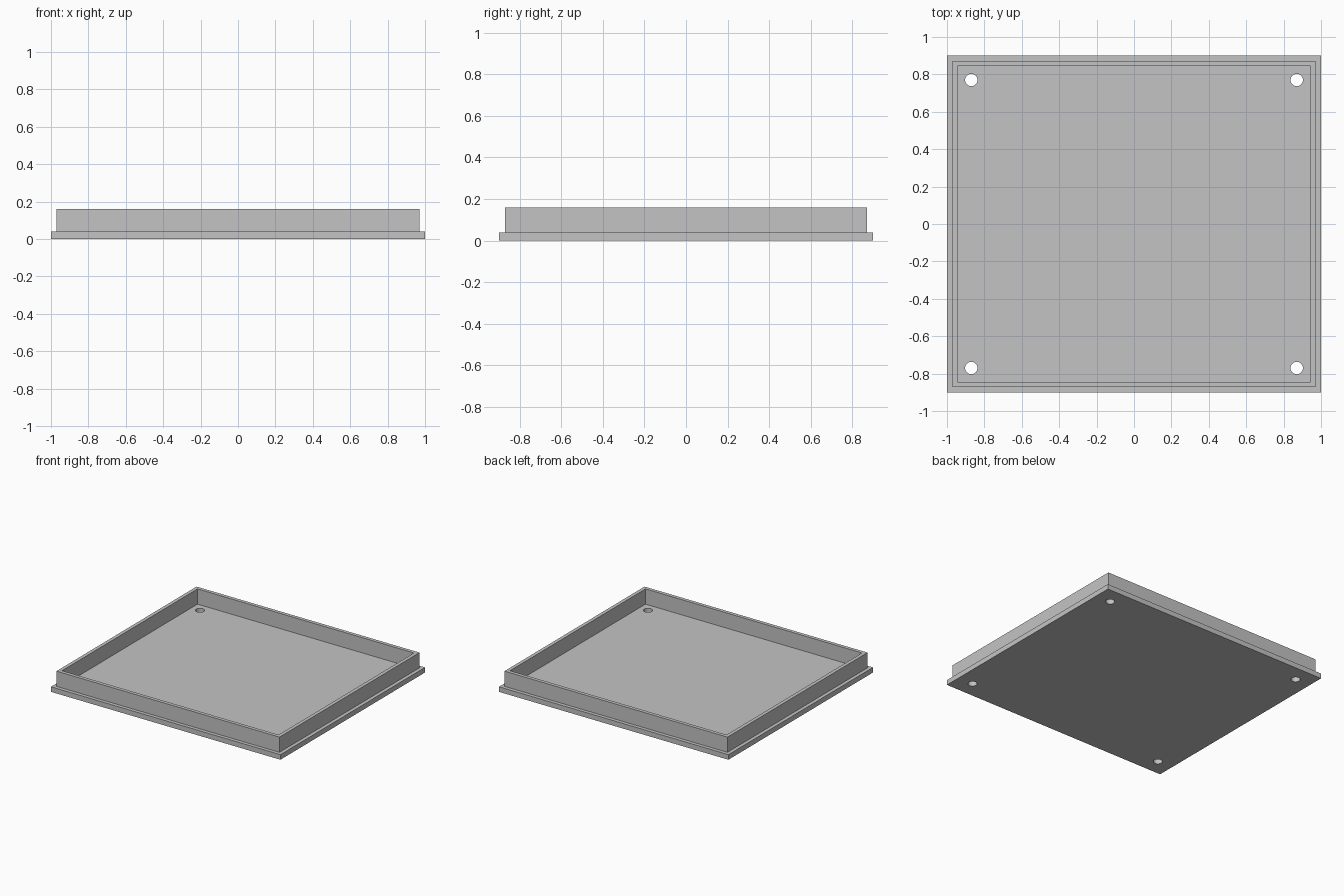
import bpy, bmesh
from mathutils import Matrix

default = bpy.data.objects.get("Cube")
if default:
    bpy.data.objects.remove(default, do_unlink=True)

WIDTH, DEPTH, PLATE, RIM_TOP = 2.0, 1.8, 0.04, 0.16
LEDGE, WALL = 0.04, 0.04
HOLE_X, HOLE_Y, HOLE_R = 0.87, 0.77, 0.033

grey = bpy.data.materials.new("plain grey")
grey.use_nodes = True
colour = (0.55, 0.55, 0.55, 1)
grey.diffuse_color = colour
grey.node_tree.nodes["Principled BSDF"].inputs["Base Color"].default_value = colour


def make_object(name, bm):
    bmesh.ops.recalc_face_normals(bm, faces=bm.faces)
    mesh = bpy.data.meshes.new(name)
    bm.to_mesh(mesh)
    bm.free()
    mesh.materials.append(grey)
    obj = bpy.data.objects.new(name, mesh)
    bpy.context.collection.objects.link(obj)
    return obj


# Base plate
bm = bmesh.new()
bmesh.ops.create_cube(bm, size=1, matrix=Matrix.Translation((0, 0, PLATE / 2))
                      @ Matrix.Diagonal((WIDTH, DEPTH, PLATE, 1)))
bm.normal_update()
top = max(bm.faces, key=lambda f: f.calc_center_median().z)

# Raised rim: inset for the ledge, inset again for the wall, lift the ring
bmesh.ops.inset_region(bm, faces=[top], thickness=LEDGE)
ring = bmesh.ops.inset_region(bm, faces=[top], thickness=WALL)["faces"]
lifted = bmesh.ops.extrude_face_region(bm, geom=ring)["geom"]
bmesh.ops.delete(bm, geom=[f for f in ring if f.is_valid], context="FACES_ONLY")
bmesh.ops.translate(bm, vec=(0, 0, RIM_TOP - PLATE),
                    verts=[v for v in lifted if isinstance(v, bmesh.types.BMVert)])
lid = make_object("rimmed_lid", bm)

# Corner screw holes
bm = bmesh.new()
for x in (-HOLE_X, HOLE_X):
    for y in (-HOLE_Y, HOLE_Y):
        bmesh.ops.create_cone(bm, cap_ends=True, segments=32, radius1=HOLE_R,
                              radius2=HOLE_R, depth=PLATE * 4,
                              matrix=Matrix.Translation((x, y, 0)))
cutter = make_object("hole_cutter", bm)
cutter.hide_render = True
cutter.hide_set(True)

cut = lid.modifiers.new("screw holes", "BOOLEAN")
cut.operation = "DIFFERENCE"
cut.solver = "EXACT"
cut.object = cutter

# Bake the holes and drop the cutter
bpy.context.view_layer.objects.active = lid
lid.select_set(True)
bpy.ops.object.modifier_apply(modifier=cut.name)
bpy.data.objects.remove(cutter, do_unlink=True)
bpy.ops.object.shade_smooth_by_angle()
